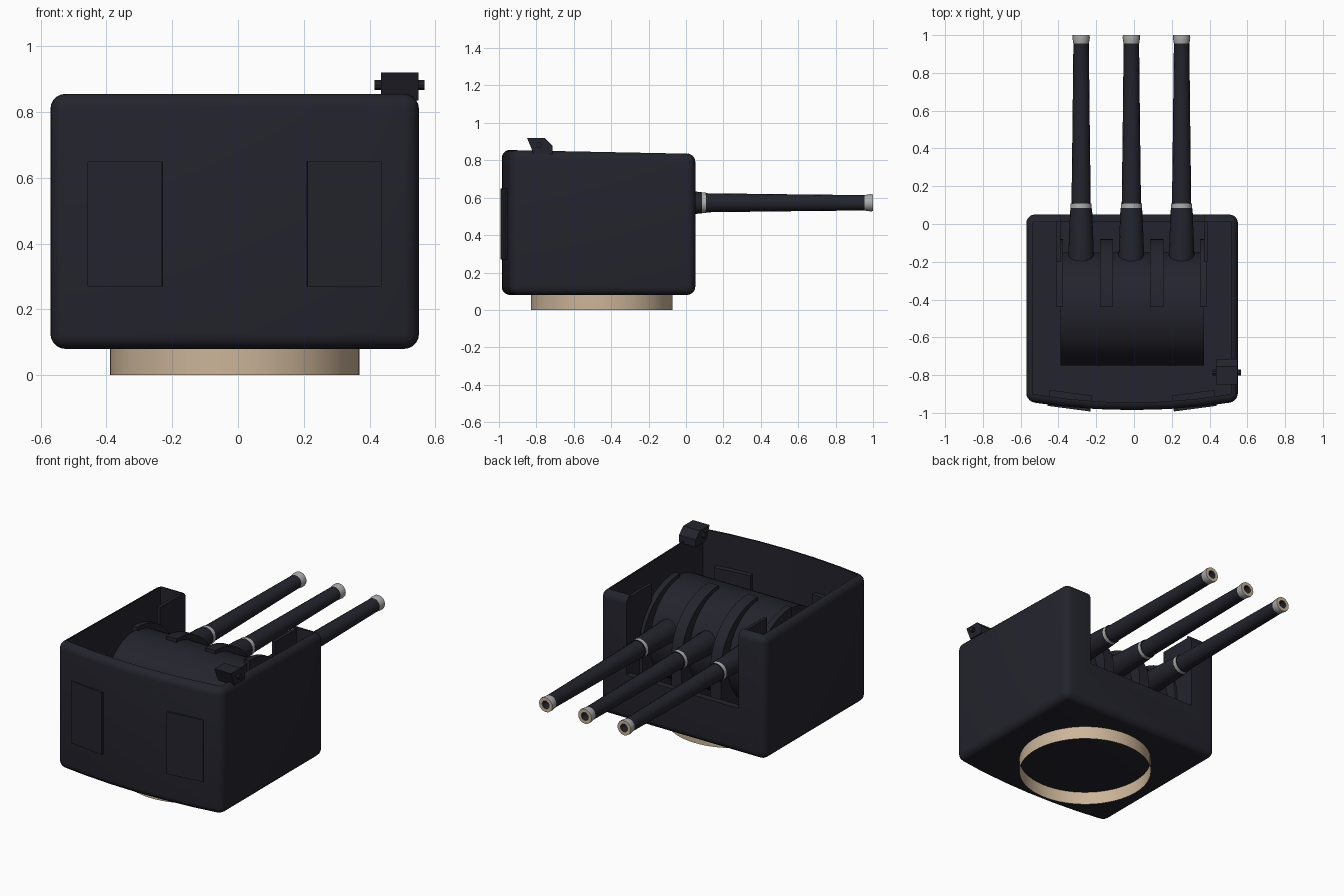
import bpy, bmesh, math
from mathutils import Matrix

old = bpy.data.objects.get("Cube")
if old:
    bpy.data.objects.remove(old, do_unlink=True)

CX = -0.01          # centre line of the mount
GUN_Z = 0.573       # height of the barrel axes


def material(name, rgb):
    m = bpy.data.materials.new(name)
    m.use_nodes = True
    m.diffuse_color = (*rgb, 1)
    m.node_tree.nodes["Principled BSDF"].inputs["Base Color"].default_value = (*rgb, 1)
    return m


NAVY = material("dark navy paint", (0.017, 0.017, 0.026))
TAN = material("tan metal", (0.60, 0.46, 0.32))
GREY = material("grey metal", (0.42, 0.42, 0.42))


def finish(bm, name, mats, smooth=True):
    bmesh.ops.recalc_face_normals(bm, faces=bm.faces)
    me = bpy.data.meshes.new(name)
    bm.to_mesh(me)
    bm.free()
    ob = bpy.data.objects.new(name, me)
    bpy.context.collection.objects.link(ob)
    for m in mats:
        me.materials.append(m)
    if smooth:
        shade(ob)
    return ob


def activate(ob):
    bpy.ops.object.select_all(action='DESELECT')
    ob.select_set(True)
    bpy.context.view_layer.objects.active = ob


def shade(ob):
    activate(ob)
    bpy.ops.object.shade_smooth_by_angle(angle=math.radians(35))


def prism(name, points, axis, lo, hi, smooth=True):
    """Extrude a 2D outline: (x, y) along z, or (y, z) along x."""
    place = (lambda p, t: (p[0], p[1], t)) if axis == 'z' else (lambda p, t: (t, p[0], p[1]))
    bm = bmesh.new()
    face = bm.faces.new([bm.verts.new(place(p, lo)) for p in points])
    new = bmesh.ops.extrude_face_region(bm, geom=[face])["geom"]
    for v in new:
        if isinstance(v, bmesh.types.BMVert):
            v.co["xyz".index(axis)] = hi
    return finish(bm, name, [NAVY], smooth)


def box(name, x, y, z):
    pts = [(y[0], z[0]), (y[1], z[0]), (y[1], z[1]), (y[0], z[1])]
    return prism(name, pts, 'x', x[0], x[1], False)


def lathe_y(name, x, profile, mats, sides=16):
    """Revolve (y, radius, material) stations about a barrel axis."""
    bm = bmesh.new()
    rings = []
    for y, r, _ in profile:
        rings.append([bm.verts.new((x + r * math.cos(a), y, GUN_Z + r * math.sin(a)))
                      for a in (math.tau * i / sides for i in range(sides))])
    for k in range(len(rings) - 1):
        for i in range(sides):
            j = (i + 1) % sides
            f = bm.faces.new((rings[k][i], rings[k][j], rings[k + 1][j], rings[k + 1][i]))
            f.material_index = profile[k][2]
    bm.faces.new(rings[0])
    bm.faces.new(rings[-1])
    return finish(bm, name, mats)


def arc(cy, cz, ry, rz, a0, a1, n):
    steps = [math.radians(a0 + (a1 - a0) * i / n) for i in range(n + 1)]
    return [(cy + ry * math.cos(a), cz + rz * math.sin(a)) for a in steps]


def outline(half, front, back_side, back_mid):
    """Plan shape with a gently bowed rear edge."""
    n = 6
    rear = []
    for i in range(n + 1):
        t = -1 + 2 * i / n
        rear.append((CX + half * t, back_mid + (back_side - back_mid) * t * t))
    return rear + [(CX + half, front), (CX - half, front)]


# Gun house: rounded shell, hollow, open on top and at the gun port
house = prism("gun_house", outline(0.56, 0.05, -0.94, -0.985), 'z', 0.08, 0.855, False)
for v in house.data.vertices:
    if v.co.z > 0.5:
        v.co.z = 0.836 - 0.02 * (v.co.y - 0.05)
cutters = [
    prism("interior_cutter", outline(0.524, 0.01, -0.90, -0.945), 'z', 0.12, 1.2, False),
    box("gun_port_cutter", (-0.39, 0.37), (-0.1, 0.2), (0.36, 1.3)),
]
bev = house.modifiers.new("round_edges", 'BEVEL')
bev.width = 0.045
bev.segments = 5
bev.limit_method = 'ANGLE'
bev.angle_limit = math.radians(40)
for c in cutters:
    c.hide_render = True
    mod = house.modifiers.new(c.name, 'BOOLEAN')
    mod.operation = 'DIFFERENCE'
    mod.solver = 'EXACT'
    mod.object = c
activate(house)
for mod in list(house.modifiers):
    bpy.ops.object.modifier_apply(modifier=mod.name)
for c in cutters:
    bpy.data.objects.remove(c, do_unlink=True)
shade(house)

# Rear doors, standing proud of the rear wall inside and out
for side, label in ((1, "left"), (-1, "right")):
    door = box("rear_door_" + label, (-0.114, 0.114), (-0.04, 0.045), (0.27, 0.65))
    door.data.transform(Matrix.Translation((CX + side * 0.329, -0.938, 0))
                        @ Matrix.Rotation(side * math.radians(7.5), 4, 'Z'))

# Gun cradle drum and the raised ribs over its front half
prism("cradle_drum", arc(-0.45, 0.48, 0.30, 0.30, 0, 360, 48)[:-1], 'x', -0.39, 0.37)
rib = [(-0.44, 0.12)] + [(-0.08, 0.12)] + arc(-0.44, 0.49, 0.36, 0.31, 0, 90, 16)
for i, (lo, hi) in enumerate(((-0.41, -0.375), (-0.18, -0.11), (0.085, 0.155), (0.35, 0.385))):
    prism("cradle_rib_%d" % (i + 1), rib, 'x', lo, hi)

# Cheek plates beside the gun port
box("cheek_plate_right", (-0.41, -0.39), (-0.2, 0.03), (0.11, 0.825))
box("cheek_plate_left", (0.37, 0.39), (-0.2, 0.03), (0.11, 0.825))

# Three barrels: sleeve, collar, tapered tube, muzzle with bore
stations = [(-0.3, 0.069, 0), (-0.15, 0.067, 0), (0.06, 0.059, 0), (0.085, 0.056, 2),
            (0.108, 0.056, 0), (0.108, 0.051, 0), (0.5, 0.046, 0), (0.955, 0.041, 2),
            (0.965, 0.043, 2), (0.985, 0.046, 2), (1.0, 0.045, 1), (1.0, 0.024, 0),
            (0.93, 0.024, 0)]
for label, x in (("right", -0.28), ("middle", -0.014), ("left", 0.252)):
    lathe_y("gun_barrel_" + label, x, stations, [NAVY, TAN, GREY])

# Sight hood with its cross tube on the roof edge
hood = [(-0.815, 0.835), (-0.85, 0.92), (-0.755, 0.92), (-0.715, 0.88), (-0.715, 0.835)]
prism("sight_hood", hood, 'x', 0.435, 0.548, False)
prism("sight_tube", arc(-0.787, 0.882, 0.016, 0.016, 0, 360, 10)[:-1], 'x', 0.415, 0.567)

# Roller ring under the house, an open tube
bm = bmesh.new()
bmesh.ops.create_cone(bm, cap_ends=False, segments=64, radius1=0.379, radius2=0.379, depth=0.085,
                      matrix=Matrix.Translation((CX, -0.45, 0.0425)))
finish(bm, "base_ring", [TAN])
